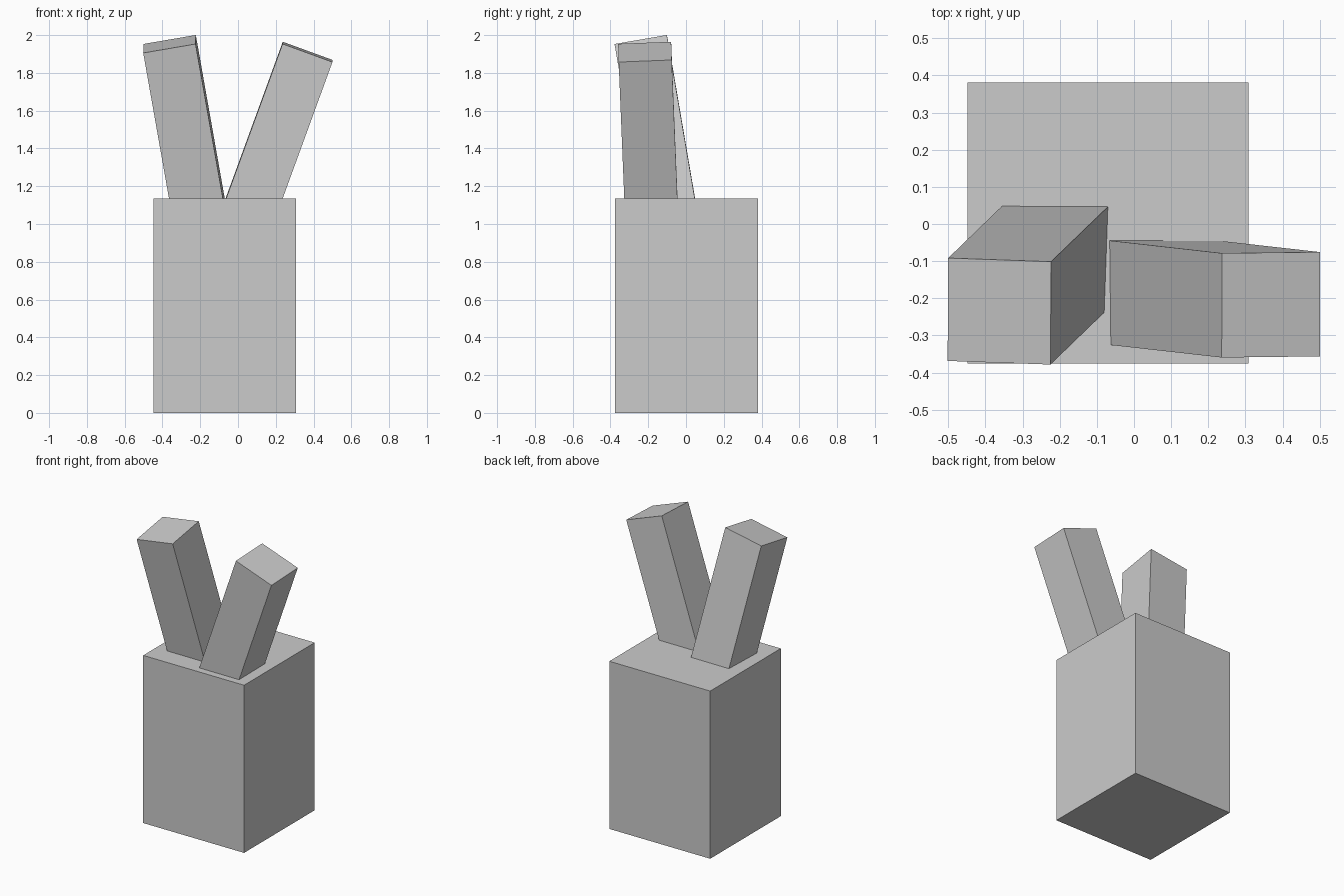
import bpy
from mathutils import Matrix, Vector

if "Cube" in bpy.data.objects:
    bpy.data.objects.remove(bpy.data.objects["Cube"])


def box(name, size, matrix):
    bpy.ops.mesh.primitive_cube_add(size=1)
    ob = bpy.context.object
    ob.name = name
    ob.data.transform(matrix @ Matrix.Diagonal((*size, 1)))
    return ob


def leaning_post(name, top, side, axis, width=0.281, length=0.96):
    # top = centre of the end face, side = width direction, axis = leaning direction
    w = Vector(axis).normalized()
    v = w.cross(Vector(side)).normalized()
    u = v.cross(w)
    m = Matrix((u, v, w)).transposed().to_4x4()
    m.translation = Vector(top) - w * length / 2
    return box(name, (width, width, length), m)


# upright block
box("base_block", (0.756, 0.756, 1.136), Matrix.Translation((-0.07, 0.003, 0.568)))

# two square posts leaning apart, sunk into the top of the block
leaning_post("left_post", (-0.3625, -0.235, 1.953), (0.275, -0.01, 0.049), (-0.177, -0.171, 1))
leaning_post("right_post", (0.3685, -0.2175, 1.911), (0.263, 0.003, -0.096), (0.365, -0.041, 1))
